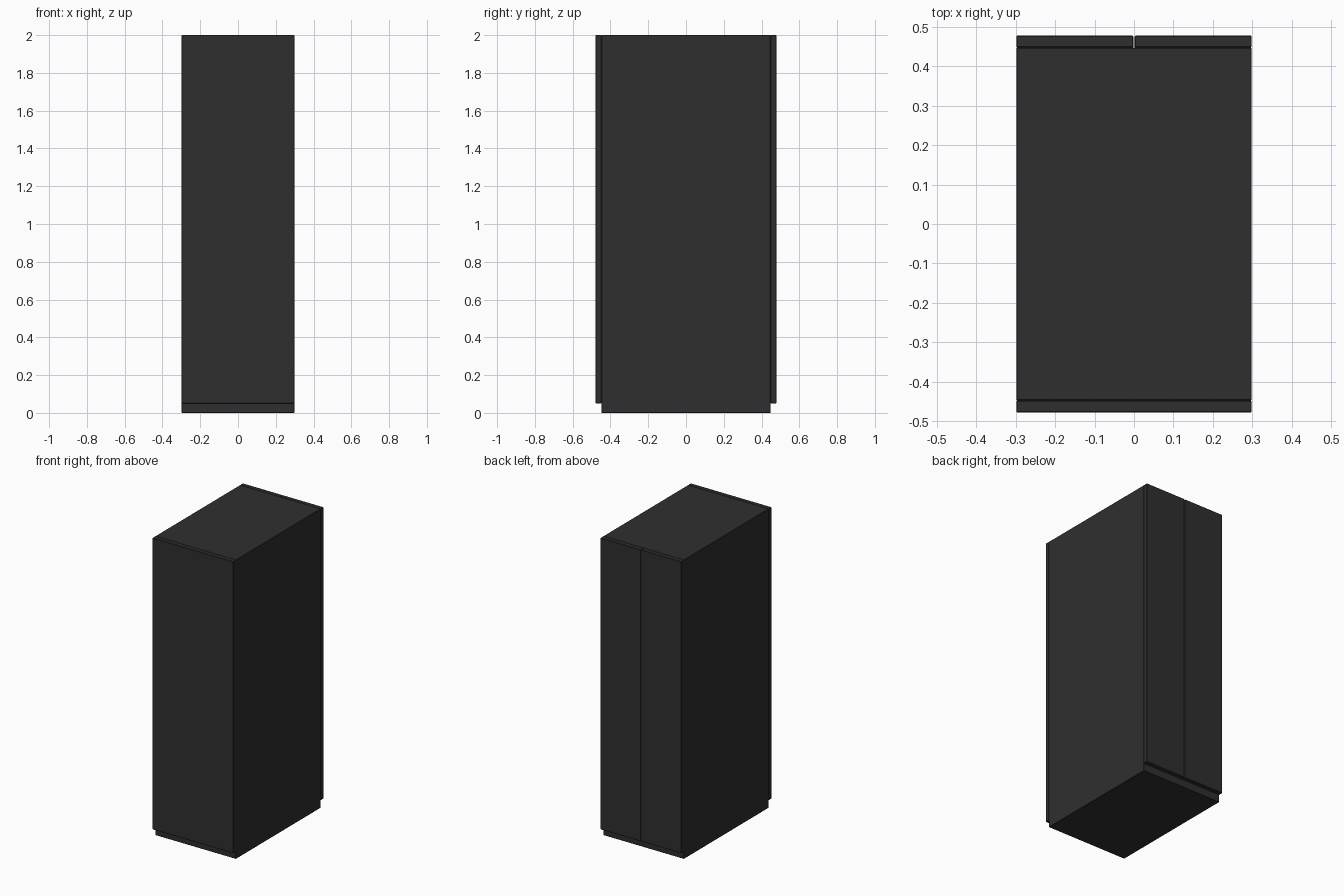
import bpy
import bmesh

if "Cube" in bpy.data.objects:
    bpy.data.objects.remove(bpy.data.objects["Cube"])

# One dark charcoal finish for the whole cabinet
mat = bpy.data.materials.new("charcoal_black")
mat.diffuse_color = (0.028, 0.028, 0.028, 1.0)
mat.use_nodes = True
mat.node_tree.nodes["Principled BSDF"].inputs["Base Color"].default_value = mat.diffuse_color

W = 0.2985      # half width
BODY = 0.448    # half depth of the body
DEPTH = 0.478   # half depth including doors
DOOR_Z = 0.05   # bottom edge of the doors
TOP = 2.0
GAP = 0.0015    # half of the seam between the rear doors


def box(name, lo, hi, bevel=0.002):
    """Box between two corners with finely chamfered edges."""
    bm = bmesh.new()
    bmesh.ops.create_cube(bm, size=1.0)
    for v in bm.verts:
        for i in range(3):
            v.co[i] = hi[i] if v.co[i] > 0 else lo[i]
    bmesh.ops.bevel(bm, geom=bm.edges[:], offset=bevel, segments=1,
                    affect='EDGES')
    mesh = bpy.data.meshes.new(name)
    bm.to_mesh(mesh)
    bm.free()
    mesh.materials.append(mat)
    obj = bpy.data.objects.new(name, mesh)
    bpy.context.collection.objects.link(obj)
    return obj


# Main cabinet body
box("cabinet_body", (-W, -BODY, 0), (W, BODY, TOP))

# Single full-width front door
box("front_door", (-W, -DEPTH, DOOR_Z), (W, -BODY, TOP))

# Split pair of rear doors
box("rear_door_left", (-W, BODY, DOOR_Z), (-GAP, DEPTH, TOP))
box("rear_door_right", (GAP, BODY, DOOR_Z), (W, DEPTH, TOP))
